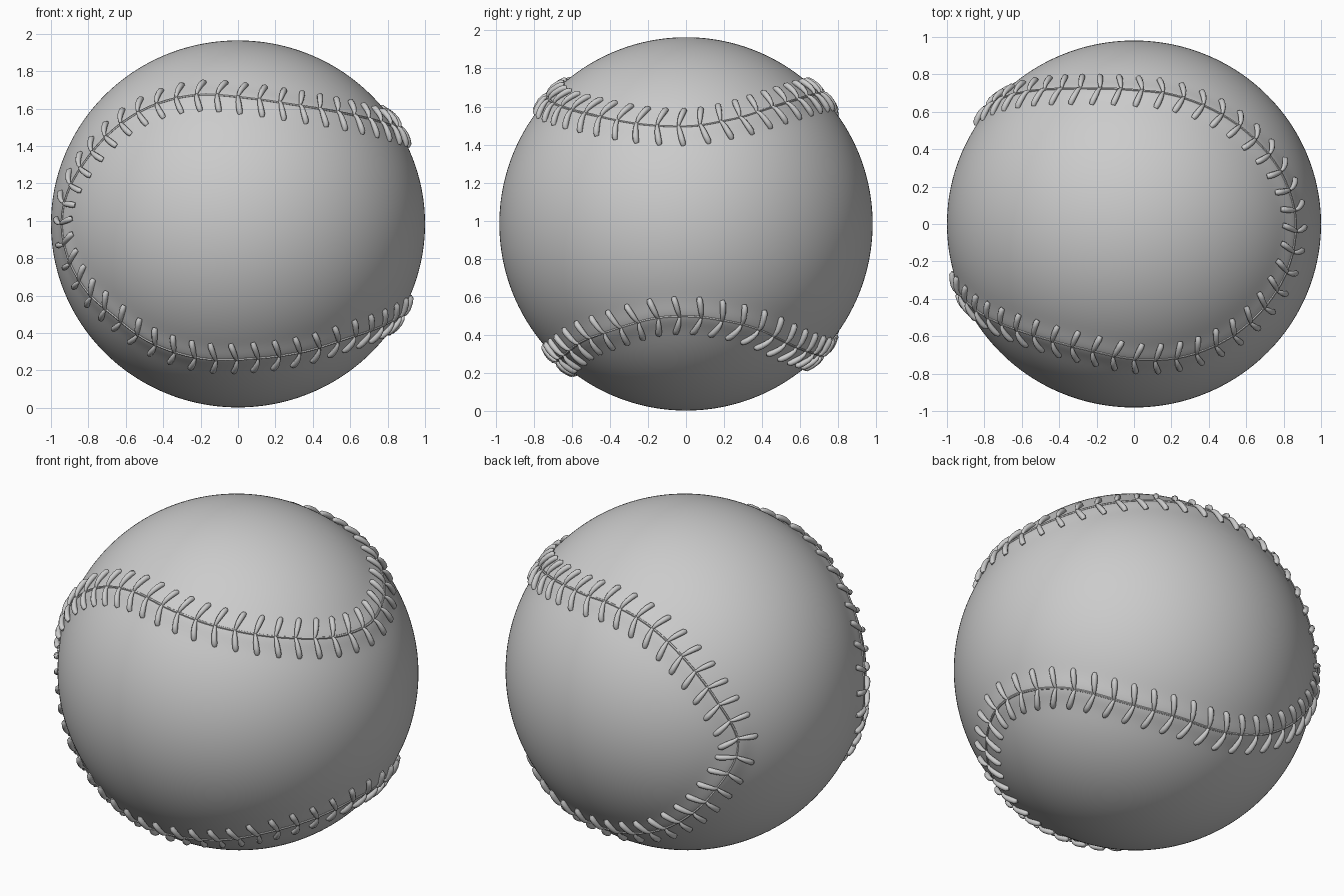
import bpy, bmesh, math
from mathutils import Vector, kdtree

if "Cube" in bpy.data.objects:
    bpy.data.objects.remove(bpy.data.objects["Cube"])

AXES = Vector((1.0, 0.981, 0.981))      # ball half-sizes
CENTRE = Vector((0, 0, 0.983))

# Seam control points relative to the ball centre, in one closed loop
SEAM = [(-.93, -.36, 0), (-.906, -.39, .156), (-.80, -.48, .343), (-.655, -.55, .504),
        (-.468, -.61, .62), (-.227, -.67, .68), (.067, -.72, .665), (.334, -.683, .626),
        (.60, -.533, .578), (.80, -.27, .525), (.858, 0, .51), (.80, .22, .54),
        (.70, .38, .585), (.5, .555, .64), (.217, .68, .675), (0, .71, .68),
        (-.24, .72, .63), (-.46, .71, .50), (-.67, .68, .28), (-.78, .615, 0),
        (-.67, .68, -.28), (-.46, .71, -.5), (-.24, .72, -.63), (0, .71, -.685),
        (.25, .67, -.675), (.53, .545, -.63), (.72, .39, -.555), (.82, .22, -.505),
        (.87, 0, -.48), (.82, -.23, -.505), (.6, -.51, -.598), (.334, -.63, -.68),
        (.067, -.67, -.712), (-.2, -.65, -.712), (-.468, -.6, -.62),
        (-.655, -.56, -.488), (-.8, -.47, -.355), (-.90, -.39, -.17)]


def normal(p):
    return Vector([p[i] / AXES[i] ** 2 for i in range(3)]).normalized()


def on_ball(p, lift=0.0):
    """Project a point to the ball surface, raised by lift."""
    p = Vector(p)
    q = p / Vector([p[i] / AXES[i] for i in range(3)]).length
    return q + normal(q) * lift


def smooth_loop(pts, steps):
    """Closed Catmull-Rom curve laid on the ball."""
    pts = [on_ball(p) for p in pts]
    n, out = len(pts), []
    for i in range(n):
        a, b, c, d = (pts[(i + k - 1) % n] for k in range(4))
        for s in range(steps):
            t = s / steps
            out.append(on_ball(0.5 * (2 * b + (c - a) * t + (2 * a - 5 * b + 4 * c - d) * t * t
                                      + (3 * b - a - 3 * c + d) * t ** 3)))
    return out


def resample(pts, n):
    """n evenly spaced points around a closed loop."""
    loop = pts + [pts[0]]
    dist = [0.0]
    for a, b in zip(loop, loop[1:]):
        dist.append(dist[-1] + (b - a).length)
    out, j = [], 0
    for i in range(n):
        s = dist[-1] * i / n
        while dist[j + 1] < s:
            j += 1
        out.append(loop[j].lerp(loop[j + 1], (s - dist[j]) / (dist[j + 1] - dist[j])))
    return out


def ridge(d):
    """Height of the leather welt at distance d from the seam."""
    return 0.011 * math.exp(-(d / 0.065) ** 2)


def tubes(name, paths, depth, res, cyclic=False):
    """Mesh tubes along paths of (point, radius factor)."""
    cu = bpy.data.curves.new(name, 'CURVE')
    cu.dimensions = '3D'
    cu.bevel_depth, cu.bevel_resolution, cu.use_fill_caps = depth, res, not cyclic
    for path in paths:
        sp = cu.splines.new('POLY')
        sp.points.add(len(path) - 1)
        sp.use_cyclic_u, sp.use_smooth = cyclic, True
        for pt, (co, r) in zip(sp.points, path):
            pt.co, pt.radius = (*(co + CENTRE), 1), r
    ob = bpy.data.objects.new(name, cu)
    bpy.context.collection.objects.link(ob)
    bpy.ops.object.select_all(action='DESELECT')
    ob.select_set(True)
    bpy.context.view_layer.objects.active = ob
    bpy.ops.object.convert(target='MESH')
    bpy.ops.object.shade_smooth_by_angle(angle=math.radians(50))


dense = resample(smooth_loop(SEAM, 16), 900)

# Ball, with a low welt raised along the seam
tree = kdtree.KDTree(len(dense))
for i, p in enumerate(dense):
    tree.insert(p, i)
tree.balance()
bm = bmesh.new()
bmesh.ops.create_icosphere(bm, subdivisions=7, radius=1)
for v in bm.verts:
    p = on_ball(v.co * AXES)
    v.co = on_ball(p, ridge(tree.find(p)[2])) + CENTRE
for f in bm.faces:
    f.smooth = True
me = bpy.data.meshes.new("ball")
bm.to_mesh(me)
bm.free()
bpy.context.collection.objects.link(bpy.data.objects.new("ball", me))

# Seam line
tubes("seam", [[(on_ball(p, ridge(0)), 1) for p in dense[::2]]], 0.007, 1, True)

# Stitches: pairs leaning forward along the seam
length = sum((a - b).length for a, b in zip(dense, dense[1:]))
count = round(length / 0.112)
spots = resample(dense, count * 4)
# (distance out, forward shift, lift, thickness)
PROFILE = [(0, 0, .004, .45), (.018, .004, .012, .7), (.045, .010, .015, .95),
           (.075, .018, .014, 1.05), (.097, .025, .010, 1.05), (.108, .029, .000, .8)]
paths = []
for i in range(0, len(spots), 4):
    p = spots[i]
    along = (spots[(i + 1) % len(spots)] - spots[i - 1]).normalized()
    across = normal(p).cross(along)
    for side in (-1, 1):
        paths.append([(on_ball(p + across * side * d + along * f, ridge(d) + h), r)
                      for d, f, h, r in PROFILE])
tubes("stitches", paths, 0.0155, 2)
